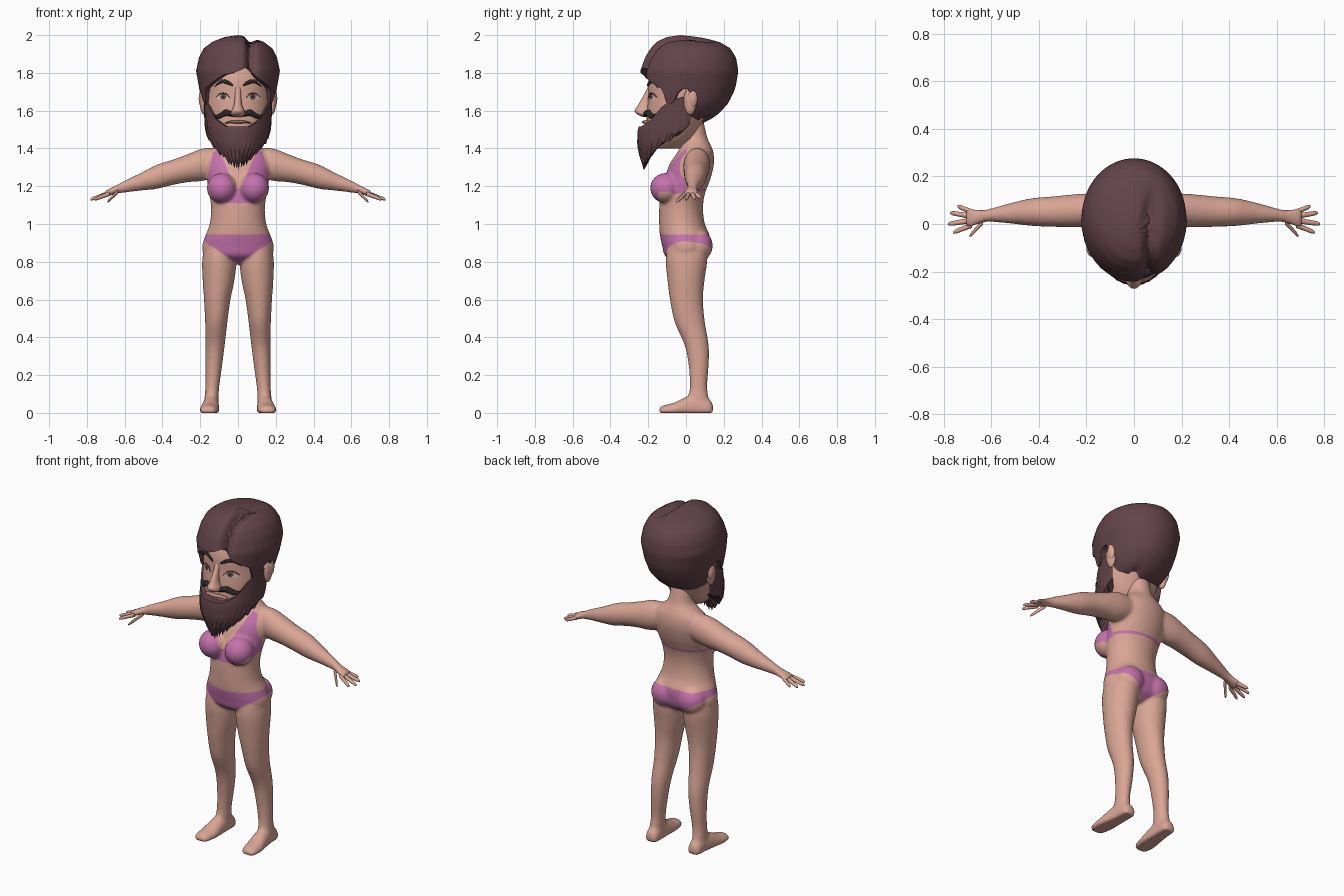
import bpy, bmesh, math, random
from mathutils import Vector
from mathutils.bvhtree import BVHTree

random.seed(4)
if "Cube" in bpy.data.objects:
    bpy.data.objects.remove(bpy.data.objects["Cube"], do_unlink=True)


def material(name, *rgb):
    mat = bpy.data.materials.new(name)
    mat.use_nodes = True
    mat.diffuse_color = (*rgb, 1)
    mat.node_tree.nodes["Principled BSDF"].inputs["Base Color"].default_value = (*rgb, 1)
    return mat


SKIN = material("skin", .70, .38, .30)
HAIR = material("hair brown", .125, .058, .068)
PINK = material("swimwear pink", .56, .17, .42)
DARK = material("brow black", .022, .022, .022)
LIPS = material("lip rose", .52, .23, .20)
EYE = material("eye white", .68, .47, .43)
IRIS = material("iris brown", .14, .06, .05)


def finish(name, bm, *mats, angle=50, recalc=True):
    """Turn a bmesh into a smooth shaded object."""
    if recalc:
        bmesh.ops.recalc_face_normals(bm, faces=bm.faces)
    mesh = bpy.data.meshes.new(name)
    bm.to_mesh(mesh)
    bm.free()
    for mat in mats:
        mesh.materials.append(mat)
    mesh.shade_smooth()
    mesh.set_sharp_from_angle(angle=math.radians(angle))
    obj = bpy.data.objects.new(name, mesh)
    bpy.context.collection.objects.link(obj)
    return obj


def refine(rings, steps=4):
    """Catmull-Rom interpolation of the ring values."""
    out = []
    for i in range(len(rings) - 1):
        a, b, c, d = (rings[max(0, min(len(rings) - 1, i + k))] for k in (-1, 0, 1, 2))
        for s in range(steps):
            t = s / steps
            out.append([q + t / 2 * (r - p + t * (2 * p - 5 * q + 4 * r - w + t * (3 * (q - r) + w - p)))
                        for p, q, r, w in zip(a, b, c, d)])
    return out + [list(rings[-1])]


def loft(bm, axis, rings, n=32, mirror=False):
    """Elliptical rings (position, centre 1, centre 2, radius 1, radius 2) along an axis."""
    order = {"x": (0, 1, 2), "y": (1, 0, 2), "z": (2, 0, 1)}[axis]
    for side in ((1, -1) if mirror else (1,)):
        loops = []
        for pos, c1, c2, r1, r2 in refine(rings):
            loop = []
            for k in range(n):
                a = math.tau * k / n
                co = Vector()
                for i, v in zip(order, (pos, c1 + r1 * math.cos(a), c2 + r2 * math.sin(a))):
                    co[i] = v
                loop.append(bm.verts.new((co.x * side, co.y, max(co.z, 0))))
            loops.append(loop)
        for lo, hi in zip(loops, loops[1:]):
            for k in range(n):
                bm.faces.new((lo[k - 1], lo[k], hi[k], hi[k - 1]))
        bm.faces.new(loops[0])
        bm.faces.new(loops[-1])


def span(z, rx, front, back, cx=0):
    return (z, cx, (front + back) / 2, rx, (back - front) / 2)


def ball(bm, centre, size, mirror=True):
    for side in ((1, -1) if mirror else (1,)):
        new = bmesh.ops.create_uvsphere(bm, u_segments=24, v_segments=16, radius=1)["verts"]
        for v in new:
            v.co = Vector(centre) + v.co * Vector(size)
            v.co.x *= side


def interp(table, t):
    """Linear lookup in rows sorted by their first value."""
    t = max(table[0][0], min(table[-1][0], t))
    for a, b in zip(table, table[1:]):
        if t <= b[0]:
            f = (t - a[0]) / (b[0] - a[0])
            return [p + (q - p) * f for p, q in zip(a[1:], b[1:])]


# Body: torso, limbs and feet fused into one skin
bm = bmesh.new()
loft(bm, "z", [span(*r) for r in (
    (.79, .06, -.05, .06), (.83, .17, -.11, .11), (.88, .19, -.125, .125), (.94, .172, -.138, .125),
    (1.0, .15, -.142, .10), (1.08, .142, -.142, .09), (1.16, .152, -.135, .10), (1.24, .165, -.115, .13),
    (1.32, .172, -.085, .148), (1.38, .15, -.045, .145), (1.42, .10, -.025, .13),
    (1.46, .068, -.02, .112), (1.56, .062, -.03, .09))], 48)
ball(bm, (.085, -.108, 1.19), (.08, .082, .08))
ball(bm, (.085, .062, .885), (.085, .08, .085))
loft(bm, "z", [span(*r) for r in (
    (.87, .075, -.10, .11, .105), (.8, .09, -.107, .112, .1), (.7, .084, -.098, .098, .103),
    (.6, .07, -.085, .09, .11), (.48, .059, -.06, .10, .115), (.36, .051, -.008, .12, .121),
    (.25, .044, .014, .12, .128), (.14, .037, .02, .112, .136), (.08, .037, .01, .12, .14),
    (.02, .037, .0, .13, .142))], mirror=True)
loft(bm, "y", [(y, x, .3 * top, rx, .7 * top) for y, x, rx, top in (
    (-.142, .156, .02, .02), (-.125, .156, .042, .038), (-.06, .151, .051, .055), (0, .146, .046, .085),
    (.06, .142, .041, .1), (.12, .14, .038, .075), (.143, .14, .024, .045))], mirror=True)
loft(bm, "x", ((.08, .06, 1.33, .06, .07), (.18, .058, 1.315, .07, .086), (.26, .055, 1.297, .069, .075),
               (.34, .052, 1.275, .064, .067), (.43, .05, 1.25, .058, .064), (.52, .045, 1.222, .043, .046),
               (.61, .036, 1.195, .027, .03), (.65, .03, 1.18, .03, .022), (.69, .026, 1.165, .04, .018),
               (.705, .024, 1.16, .034, .012)), mirror=True)
body = finish("body", bm, SKIN)
remesh = body.modifiers.new("fuse", "REMESH")
remesh.mode, remesh.voxel_size = "VOXEL", .008
relax = body.modifiers.new("relax", "SMOOTH")
relax.factor, relax.iterations = .5, 8
fused = bpy.data.meshes.new_from_object(body.evaluated_get(bpy.context.evaluated_depsgraph_get()))
bpy.data.objects.remove(body)

# Swimwear: cut its edges into the skin, then colour the enclosed faces
edges = {"cup_inner": (.005, 1.17, 2.3), "cup_outer": (.175, 1.19, -4.2), "cup_base": (0, 1.112, 0),
         "cup_corner": (.11, 1.115, 1.2), "band_low": (0, 1.172, 0), "band_high": (0, 1.187, 0),
         "brief_top": (0, .945, 0), "brief_leg": (0, .79, .65)}
bm = bmesh.new()
bm.from_mesh(fused)


def cut(co, no):
    bmesh.ops.bisect_plane(bm, geom=bm.verts[:] + bm.edges[:] + bm.faces[:], dist=.0005,
                           plane_co=co, plane_no=no)


cut((0, 0, 0), (0, 1, 0))
for x, z, slope in edges.values():
    for side in ((1, -1) if slope else (1,)):
        cut((x * side, 0, z), (-slope * side, 0, 1))
for face in bm.faces:
    c = face.calc_center_median()
    above = {k: c.z > z + s * (abs(c.x) - x) for k, (x, z, s) in edges.items()}
    cup = (c.y < 0 and above["cup_base"] and above["cup_corner"]
           and not above["cup_inner"] and not above["cup_outer"])
    band = above["band_low"] and not above["band_high"] and abs(c.x) < .19
    brief = above["brief_leg"] and not above["brief_top"]
    face.material_index = int(cup or band or brief)
finish("body", bm, SKIN, PINK, angle=80)

# Fingers and thumbs
bm = bmesh.new()
for base, tip in (((.68, .05, 1.163), (.742, .075, 1.14)), ((.69, .034, 1.162), (.772, .047, 1.133)),
                  ((.69, .014, 1.16), (.782, .0, 1.13)), ((.68, -.004, 1.16), (.76, -.036, 1.13)),
                  ((.635, .008, 1.172), (.69, -.05, 1.118))):
    b, t = Vector(base), Vector(tip)
    loft(bm, "x", [(*b.lerp(t, f), r, r) for f, r in ((0, .012), (.5, .0105), (.85, .009), (1, .004))],
         12, mirror=True)
finish("fingers", bm, SKIN)

# Head, kept as a lookup surface for the facial details
bm = bmesh.new()
loft(bm, "z", [span(*r) for r in (
    (1.40, .06, -.16, -.03), (1.45, .115, -.195, .04), (1.52, .15, -.208, .08), (1.60, .166, -.206, .12),
    (1.68, .17, -.20, .14), (1.76, .17, -.198, .15), (1.84, .15, -.17, .15), (1.9, .10, -.1, .1))], 64)
bmesh.ops.recalc_face_normals(bm, faces=bm.faces)
surface = BVHTree.FromBMesh(bm)
finish("head", bm, SKIN)


def face_y(x, z):
    return surface.ray_cast(Vector((x, -1, z)), Vector((0, 1, 0)))[0].y


bm = bmesh.new()
loft(bm, "z", ((1.725, 0, -.19, .014, .012), (1.68, 0, -.205, .016, .02), (1.63, 0, -.218, .022, .036),
               (1.60, 0, -.225, .034, .047), (1.58, 0, -.222, .036, .035), (1.566, 0, -.21, .018, .016)), 24)
finish("nose", bm, SKIN)

bm = bmesh.new()
ball(bm, (.18, .022, 1.65), (.022, .034, .072))
ball(bm, (.19, .035, 1.665), (.018, .026, .05))
finish("ears", bm, SKIN)


def stroke(name, mat, points, depth=.006, mirror=True):
    """A tapering strip of (x, z, half height) laid on the face."""
    bm = bmesh.new()
    loft(bm, "x", [(x, face_y(x, z) - depth / 2, z, depth, r) for x, z, r in points], 12, mirror)
    finish(name, bm, mat)


stroke("eyebrows", DARK, ((.026, 1.733, .004), (.045, 1.745, .010), (.08, 1.756, .010),
                          (.105, 1.745, .007), (.125, 1.725, .002)))
stroke("moustache", DARK, ((.012, 1.572, .006), (.04, 1.584, .014), (.068, 1.588, .017),
                           (.095, 1.573, .014), (.118, 1.568, .009), (.13, 1.582, .002)), .016)
stroke("upper_eyelids", IRIS, ((.043, 1.667, .001), (.06, 1.687, .003), (.08, 1.692, .003),
                               (.1, 1.687, .003), (.118, 1.672, .001)), .005)
lip = ((.07, 1.534, .002), (.035, 1.541, .007), (0, 1.54, .009))
stroke("lips", LIPS, [(-x, z, r) for x, z, r in lip] + list(lip[1::-1]), .016, mirror=False)


def plates(name, mat, x, z, rx, rz, lift):
    """A pair of thin ovals following the face."""
    bm = bmesh.new()
    for cx in (x, -x):
        hub = bm.verts.new((cx, face_y(cx, z) - lift, z))
        rim = []
        for k in range(24):
            a = math.tau * k / 24
            px, pz = cx + rx * math.cos(a), z + rz * math.sin(a)
            rim.append(bm.verts.new((px, face_y(px, pz) - lift, pz)))
        for k in range(24):
            bm.faces.new((hub, rim[k - 1], rim[k]))
    finish(name, bm, mat, recalc=False)


plates("eyes", EYE, .08, 1.672, .036, .018, .002)
plates("irises", IRIS, .078, 1.673, .015, .015, .004)
plates("pupils", DARK, .078, 1.673, .006, .006, .005)


def skin_grid(bm, columns, closed):
    pairs = list(zip(columns, columns[1:])) + ([(columns[-1], columns[0])] if closed else [])
    for a, b in pairs:
        for k in range(len(a) - 1):
            bm.faces.new((a[k], a[k + 1], b[k + 1], b[k]))


# Hair: columns run from the crown to a hairline given by the angle from the front
outline = ((1.53, .10, -.08, .08), (1.57, .15, -.19, .16), (1.64, .19, -.235, .225), (1.72, .206, -.245, .262),
           (1.81, .222, -.242, .277), (1.88, .207, -.217, .265), (1.93, .182, -.187, .235),
           (1.965, .135, -.155, .175), (1.99, .07, -.10, .07), (2.0, 0, -.03, -.03))
hairline = ((0, 1.805), (20, 1.79), (40, 1.75), (58, 1.715), (65, 1.63), (74, 1.64), (80, 1.71),
            (92, 1.72), (102, 1.57), (125, 1.55), (180, 1.53))
bm = bmesh.new()
columns = []
for i in range(96):
    deg = i * 360 / 96 - 180
    a = math.radians(deg)
    low = interp(hairline, abs(deg))[0] + .035 * math.exp(-((deg - 14) / 10) ** 2)
    column = []
    for k in range(27):
        s = min(k, 24) / 24
        z = 2.0 - (2.0 - low) * s ** 1.4
        rx, front, back = interp(outline, z)
        inset = (1, .9, .72)[max(0, k - 24)]
        mid, half = (front + back) / 2, (back - front) / 2
        co = Vector((inset * rx * math.sin(a), mid - inset * half * math.cos(a), z))
        # parting groove on the left of the crown
        groove = math.exp(-((co.x - .068) / .022) ** 2) * max(0, min(1, (.16 - co.y) / .12))
        co = co.lerp(Vector((0, .02, 1.75)), .15 * groove * (k < 25))
        column.append(bm.verts.new(co))
    columns.append(column)
skin_grid(bm, columns, True)
bmesh.ops.remove_doubles(bm, verts=bm.verts, dist=.0005)
finish("hair", bm, HAIR, angle=45)

# Beard: the same idea with ragged locks along the lower edge
shape = ((1.29, .06, -.222, -.12), (1.36, .108, -.245, -.10), (1.42, .15, -.258, -.07), (1.5, .172, -.256, -.03),
         (1.56, .177, -.235, -.02), (1.68, .182, -.212, -.02))
upper = ((0, 1.515), (22, 1.517), (40, 1.55), (58, 1.62), (72, 1.655), (100, 1.68))
lower = ((0, 1.315), (30, 1.325), (50, 1.37), (70, 1.43), (88, 1.49), (102, 1.53))
bm = bmesh.new()
columns = []
for i in range(61):
    deg = (i - 30) * 3.4
    a = math.radians(deg)
    top = interp(upper, abs(deg))[0]
    ridge = (0, 1, .4)[i % 3]
    low = interp(lower, abs(deg))[0] - .022 * ridge + random.uniform(-.012, .012)
    column = [bm.verts.new((.14 * math.sin(a), -.03 - .155 * math.cos(a), top))]
    for k in range(10):
        z = top + (low - top) * k / 9
        rx, front, mid = interp(shape, z)
        r = 1 + (.035 * ridge - .015) * k / 9
        column.append(bm.verts.new((r * rx * math.sin(a), mid - r * (mid - front) * math.cos(a), z)))
    column.append(bm.verts.new((.05 * math.sin(a), -.11 - .05 * math.cos(a), 1.42)))
    columns.append(column)
skin_grid(bm, columns, False)
finish("beard", bm, HAIR, angle=35)
